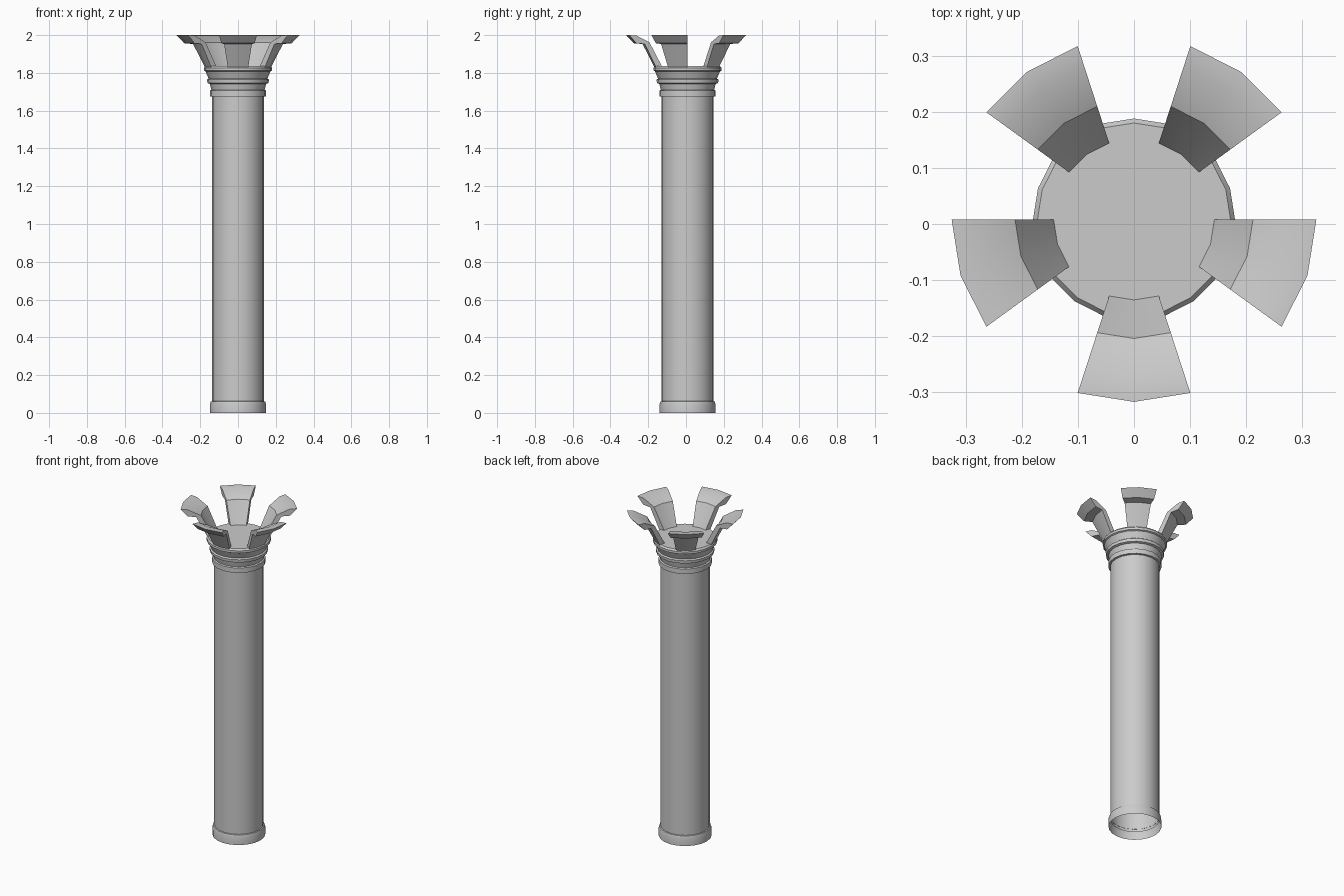
import bpy, bmesh, math

if "Cube" in bpy.data.objects:
    bpy.data.objects.remove(bpy.data.objects["Cube"])

CY = 0.008      # column axis offset so the five-fold crown is centred
SIDES = 20
STEP = 2 * math.pi / SIDES


def ring_point(r, z, a):
    return (r * math.cos(a), CY + r * math.sin(a), z)


def finish(name, bm):
    bmesh.ops.recalc_face_normals(bm, faces=bm.faces)
    me = bpy.data.meshes.new(name)
    bm.to_mesh(me)
    bm.free()
    ob = bpy.data.objects.new(name, me)
    bpy.context.collection.objects.link(ob)
    bpy.ops.object.select_all(action='DESELECT')
    ob.select_set(True)
    bpy.context.view_layer.objects.active = ob
    bpy.ops.object.shade_smooth_by_angle(angle=math.radians(30))
    return ob


def lathe(name, profile, cap_top=False):
    bm = bmesh.new()
    rings = [[bm.verts.new(ring_point(r, z, i * STEP)) for i in range(SIDES)]
             for r, z in profile]
    for a, b in zip(rings, rings[1:]):
        for i in range(SIDES):
            j = (i + 1) % SIDES
            bm.faces.new((a[i], a[j], b[j], b[i]))
    if cap_top:
        bm.faces.new(rings[-1])
    return finish(name, bm)


def petal(name, profile, centre):
    # closed profile swept over two sides of the column
    bm = bmesh.new()
    secs = [[bm.verts.new(ring_point(r, z, centre + k * STEP)) for r, z in profile]
            for k in (-1, 0, 1)]
    n = len(profile)
    for a, b in zip(secs, secs[1:]):
        for i in range(n):
            j = (i + 1) % n
            bm.faces.new((a[i], a[j], b[j], b[i]))
    bm.faces.new(secs[0])
    bm.faces.new(secs[-1])
    return finish(name, bm)


# Base ring, open underneath
lathe("base_ring", [(0.148, 0), (0.148, 0.047), (0.144, 0.06), (0.137, 0.062)])

# Shaft
lathe("shaft", [(0.138, 0.045), (0.138, 1.69)])

# Capital with stacked mouldings and a flat top
lathe("capital", [
    (0.137, 1.674), (0.149, 1.676), (0.149, 1.706), (0.141, 1.71),
    (0.149, 1.742), (0.162, 1.746), (0.164, 1.764), (0.156, 1.77),
    (0.172, 1.808), (0.18, 1.812), (0.18, 1.826), (0.172, 1.836),
    (0.14, 1.836)], cap_top=True)

# Five flared crown petals with a thick outer lip
PETAL = [(0.14, 1.83), (0.212, 1.962), (0.285, 1.998), (0.325, 2.0),
         (0.285, 1.957), (0.238, 1.953), (0.175, 1.83)]
for k in range(5):
    petal(f"crown_petal_{k + 1}", PETAL, math.radians(-90 + 72 * k))
